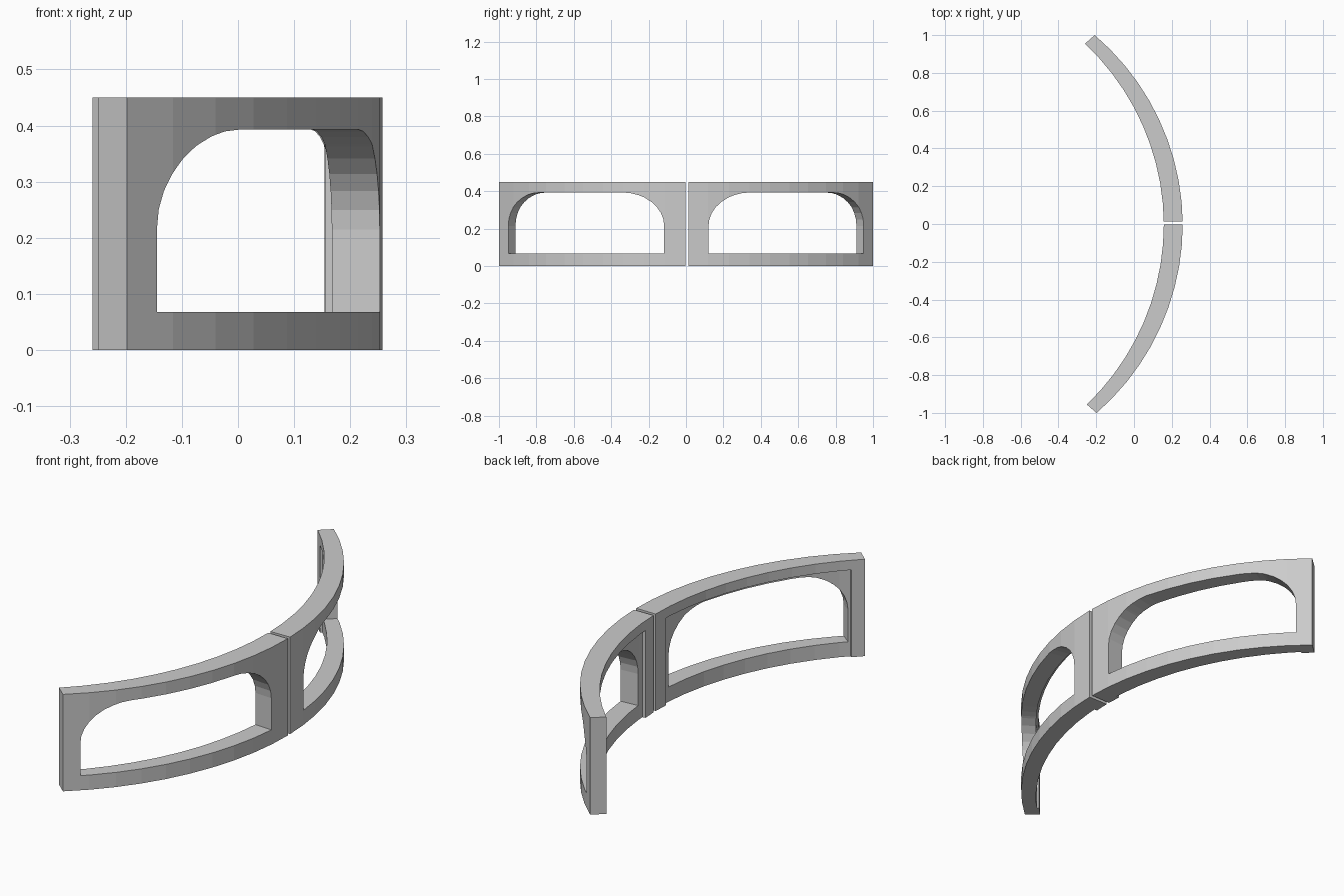
import bpy, bmesh, math

if "Cube" in bpy.data.objects:
    bpy.data.objects.remove(bpy.data.objects["Cube"])

HEIGHT = 0.45
FACETS = 10              # flat facets along each curved panel
R0, R1 = 0.07, 0.945     # extent of the rebate on the inner side
REBATE_D, REBATE_TOP = 0.86, 0.405
A0, A1, AW = 0.103, 0.935, 0.20   # window extent and corner width
SILL, SPRING, CROWN = 0.068, 0.215, 0.393


def node(k):
    """Plan points (outer, inner) at facet boundary k."""
    a = math.radians(49.0) * k / FACETS
    b = math.radians(46.2) * k / FACETS
    return ((-1.068 + 1.326 * math.cos(a), 1.326 * math.sin(a)),
            (-1.166 + 1.324 * math.cos(b), 1.324 * math.sin(b)))


def plan(t, d):
    """t runs along the panel (0..1), d through its thickness (0 outer, 1 inner)."""
    k = min(max(int(math.floor(t * FACETS + 1e-9)), 0), FACETS - 1)
    f = t * FACETS - k
    (o0, i0), (o1, i1) = node(k), node(k + 1)
    o = [p + (q - p) * f for p, q in zip(o0, o1)]
    i = [p + (q - p) * f for p, q in zip(i0, i1)]
    return [p + (q - p) * d for p, q in zip(o, i)]


def sweep(name, sections, place):
    """Closed solid through a list of (t, [(d, z), ...]) cross-sections."""
    bm = bmesh.new()
    rings = [[bm.verts.new((*place(*plan(t, d)), z)) for d, z in sec]
             for t, sec in sections]
    for a, b in zip(rings, rings[1:]):
        for j in range(len(a)):
            n = (j + 1) % len(a)
            bm.faces.new((a[j], a[n], b[n], b[j]))
    bm.faces.new(rings[0])
    bm.faces.new(rings[-1])
    bmesh.ops.remove_doubles(bm, verts=bm.verts, dist=1e-5)
    bmesh.ops.recalc_face_normals(bm, faces=bm.faces)
    if bm.calc_volume(signed=True) < 0:
        bmesh.ops.reverse_faces(bm, faces=bm.faces)
    mesh = bpy.data.meshes.new(name)
    bm.to_mesh(mesh)
    bm.free()
    ob = bpy.data.objects.new(name, mesh)
    bpy.context.collection.objects.link(ob)
    return ob


def stations(t0, t1, extra=()):
    ts = {round(t, 5) for t in [t0, t1, *extra]}
    ts |= {round(k / FACETS, 5) for k in range(FACETS + 1) if t0 < k / FACETS < t1}
    return sorted(ts)


def wall_section(e):
    return [(0, 0), (e, 0), (e, REBATE_TOP), (1, REBATE_TOP), (1, HEIGHT), (0, HEIGHT)]


def arch(t):
    u = max(0, 1 - max(min(t - A0, A1 - t), 0) / AW)
    return SPRING + (CROWN - SPRING) * math.sqrt(max(0, 1 - u * u))


def panel(name, side, start, tilt, shift):
    def place(x, y):
        dx = x - 0.258
        return (0.258 + dx * math.cos(tilt) - y * math.sin(tilt),
                side * (dx * math.sin(tilt) + y * math.cos(tilt) + shift))

    # Wall, stepped on the inner side between the end posts
    secs = ([(t, wall_section(1)) for t in stations(start, R0)]
            + [(t, wall_section(REBATE_D)) for t in stations(R0, R1)]
            + [(t, wall_section(1)) for t in stations(R1, 1)])
    body = sweep(name, secs, place)

    # Window with flat sill and rounded upper corners
    curve = [AW * (1 - math.cos(math.radians(90 * i / 8))) for i in range(9)]
    ts = stations(A0, A1, [A0 + c for c in curve] + [A1 - c for c in curve])
    cutter = sweep("window_cutter", [(t, [(-0.4, SILL), (1.4, SILL), (1.4, arch(t)),
                                          (-0.4, arch(t))]) for t in ts], place)
    cutter.hide_render = True
    m = body.modifiers.new("window", 'BOOLEAN')
    m.operation = 'DIFFERENCE'
    m.solver = 'EXACT'
    m.object = cutter
    bpy.context.view_layer.objects.active = body
    bpy.ops.object.modifier_apply(modifier=m.name)
    bpy.data.objects.remove(cutter)


# Two curved panels with a narrow gap between them
panel("front_curved_panel", -1, 0.003, 0.0, 0.0)
panel("rear_curved_panel", 1, 0.009, 0.01, 0.004)
